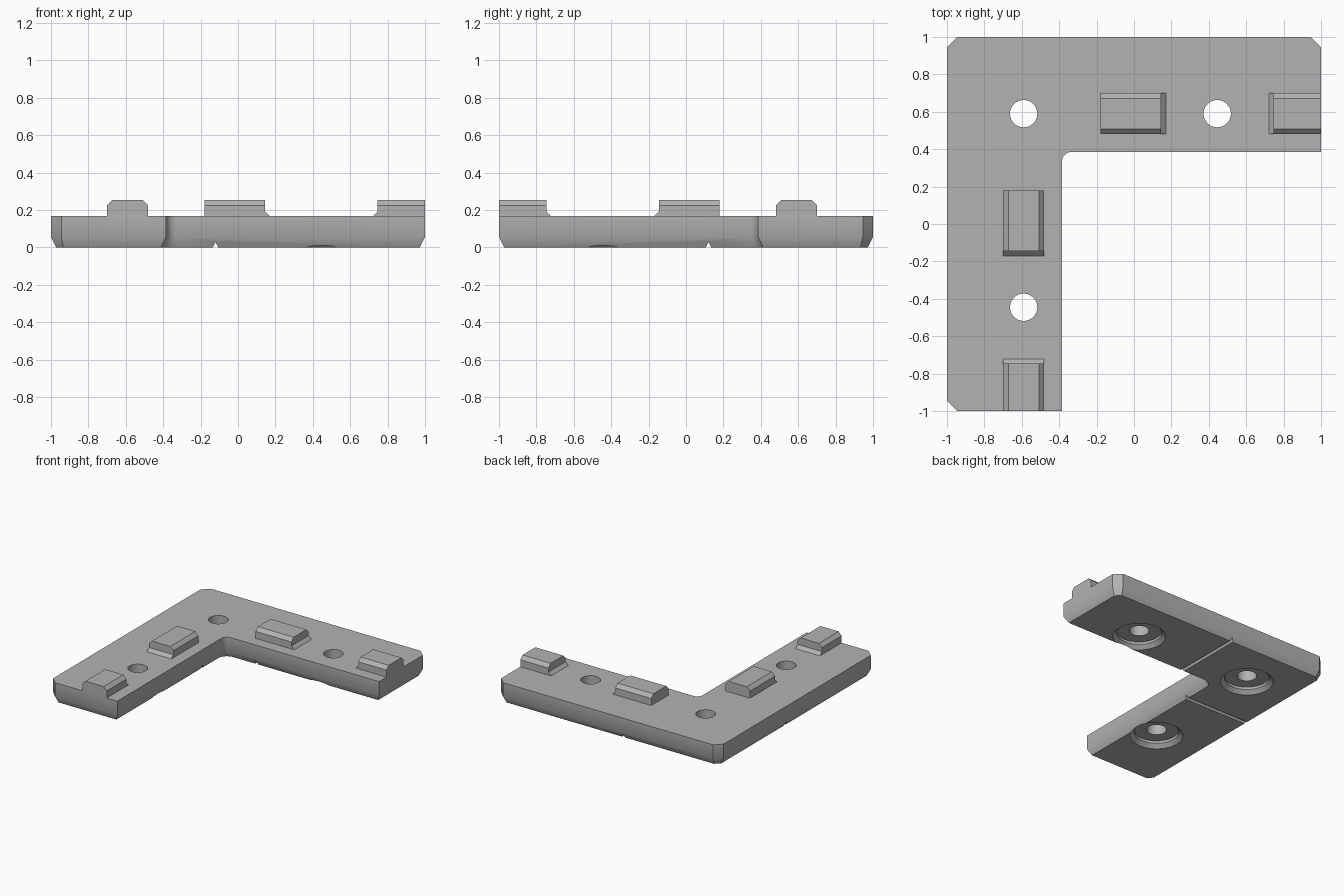
import bpy, bmesh, math
from mathutils import Vector

cube = bpy.data.objects.get("Cube")
if cube:
    bpy.data.objects.remove(cube, do_unlink=True)

grey = bpy.data.materials.new("plain grey")
grey.use_nodes = True
GREY = (0.45, 0.45, 0.45, 1)
grey.diffuse_color = GREY
grey.node_tree.nodes["Principled BSDF"].inputs["Base Color"].default_value = GREY

TOP = 0.168      # plate thickness
INNER = 0.385    # inner edge of each arm
MID = 0.59       # centre line of each arm


def swap(p):
    """Mirror a point from the back arm onto the right arm."""
    return Vector((-p[1], -p[0], p[2]))


def loft(bm, rings):
    """Skin a list of equal-length rings and cap both ends."""
    rows = [[bm.verts.new(p) for p in ring] for ring in rings]
    n = len(rows[0])
    for a, b in zip(rows, rows[1:]):
        for i in range(n):
            j = (i + 1) % n
            bm.faces.new((a[i], a[j], b[j], b[i]))
    bm.faces.new(rows[0][::-1])
    bm.faces.new(rows[-1])


def finish(name, bm):
    bmesh.ops.recalc_face_normals(bm, faces=bm.faces)
    mesh = bpy.data.meshes.new(name)
    bm.to_mesh(mesh)
    bm.free()
    mesh.materials.append(grey)
    ob = bpy.data.objects.new(name, mesh)
    bpy.context.collection.objects.link(ob)
    return ob


def select_only(ob):
    bpy.ops.object.select_all(action='DESELECT')
    ob.select_set(True)
    bpy.context.view_layer.objects.active = ob


def outline(d, z, cut=0.055, radius=0.05):
    """L outline pulled in by d, with cut outer corners and a rounded inner one."""
    e, k = 1 - d, 1 - cut - d * math.tan(math.pi / 8)
    i = INNER + d
    pts = [(-e, -k), (-k, -e), (-i, -e)]
    c = INNER - radius
    for s in range(9):
        a = math.pi - s * math.pi / 16
        pts.append((-c + (radius + d) * math.cos(a), c + (radius + d) * math.sin(a)))
    pts += [(e, i), (e, k), (k, e), (-k, e), (-e, k)]
    return [(x, y, z) for x, y in pts]


# L-shaped plate with a bevelled underside
bm = bmesh.new()
loft(bm, [outline(0.028, 0), outline(0, 0.055), outline(0, TOP)])
plate = finish("corner_plate", bm)


def circle(x, y, r, z, n=48):
    return [(x + r * math.cos(t * math.tau / n), y + r * math.sin(t * math.tau / n), z)
            for t in range(n)]


# Stepped screw holes
cutters = []
for x, y in ((-MID, MID), (0.445, MID), (-MID, -0.445)):
    bm = bmesh.new()
    steps = [(0.205, -0.01), (0.165, 0.03), (0.165, 0.05), (0.073, 0.05), (0.073, 0.3)]
    loft(bm, [circle(x, y, r, z) for r, z in steps])
    cutters.append(finish("hole_cutter", bm))

# V grooves across the underside
for flip in (False, True):
    bm = bmesh.new()
    rings = []
    for y in (0.3, 1.1):
        ring = [(-0.14, y, -0.01), (-0.10, y, -0.01), (-0.12, y, 0.03)]
        rings.append([swap(p) for p in ring] if flip else ring)
    loft(bm, rings)
    cutters.append(finish("groove_cutter", bm))

for cutter in cutters:
    cutter.hide_render = True
    mod = plate.modifiers.new("cut", 'BOOLEAN')
    mod.operation = 'DIFFERENCE'
    mod.solver = 'EXACT'
    mod.object = cutter
    select_only(plate)
    bpy.ops.object.modifier_apply(modifier=mod.name)
    bpy.data.objects.remove(cutter, do_unlink=True)
select_only(plate)
bpy.ops.object.shade_smooth_by_angle(angle=math.radians(32))


def rib(name, x0, x1, foot_x, side, flip):
    """Raised key with bevelled long edges and a sloped foot at one end."""
    lo, hi, peak, b = 0.48, 0.70, 0.253, 0.028
    place = swap if flip else Vector
    bm = bmesh.new()
    section = [(lo, TOP), (lo, peak - b), (lo + b, peak),
               (hi - b, peak), (hi, peak - b), (hi, TOP)]
    loft(bm, [[place((x, y, z)) for y, z in section] for x in (x0, x1)])
    wedge = [(foot_x, TOP), (foot_x, TOP + 0.025), (foot_x + side * 0.025, TOP)]
    loft(bm, [[place((x, y, z)) for x, z in wedge] for y in (lo, hi)])
    finish(name, bm)


# Two alignment keys on each arm
for arm, flip in (("back", False), ("right", True)):
    rib(arm + "_inner_key", -0.178, 0.145, 0.145, 1, flip)
    rib(arm + "_end_key", 0.747, 1.0, 0.747, -1, flip)
